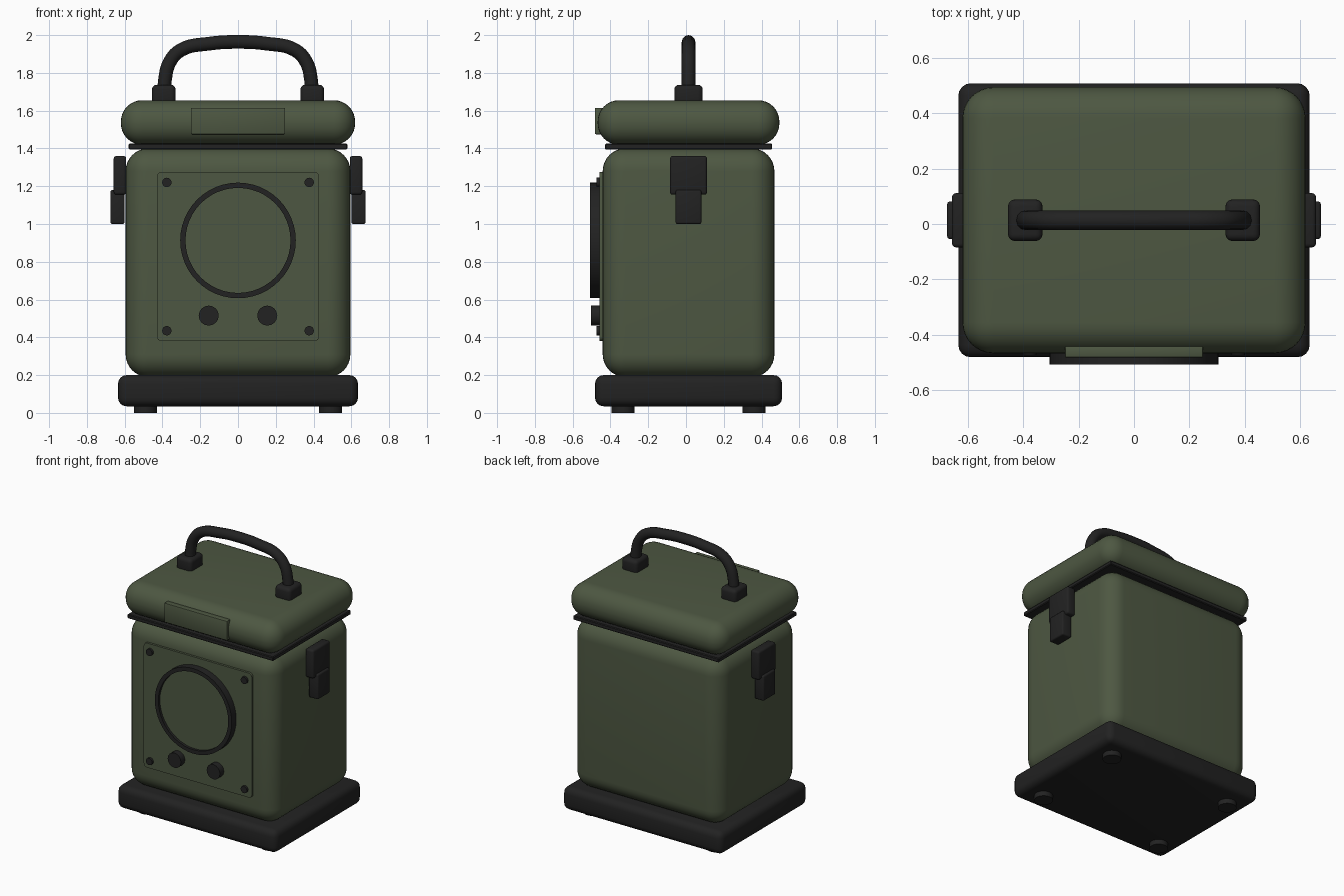
import bpy, bmesh, math
from mathutils import Matrix, Vector

if "Cube" in bpy.data.objects:
    bpy.data.objects.remove(bpy.data.objects["Cube"], do_unlink=True)

CY = 0.0135  # depth centre of the housing


def material(name, rgb):
    m = bpy.data.materials.new(name)
    m.use_nodes = True
    m.diffuse_color = (*rgb, 1)
    m.node_tree.nodes["Principled BSDF"].inputs["Base Color"].default_value = (*rgb, 1)
    return m


GREEN = material("olive green", (0.075, 0.096, 0.054))
BLACK = material("rubber black", (0.016, 0.016, 0.016))


def finish(name, bm, mat):
    bmesh.ops.recalc_face_normals(bm, faces=bm.faces[:])
    mesh = bpy.data.meshes.new(name)
    bm.to_mesh(mesh)
    bm.free()
    mesh.materials.append(mat)
    ob = bpy.data.objects.new(name, mesh)
    bpy.context.scene.collection.objects.link(ob)
    bpy.ops.object.select_all(action='DESELECT')
    ob.select_set(True)
    bpy.context.view_layer.objects.active = ob
    bpy.ops.object.shade_smooth_by_angle(angle=math.radians(35))
    return ob


def box(name, x, y, z, mat, radius=0.0, segments=4, axis=None):
    """Box from (min, max) ranges; with axis set, only edges along it are rounded."""
    bm = bmesh.new()
    bmesh.ops.create_cube(bm, size=1)
    for v in bm.verts:
        v.co = Vector([(r[0] + r[1]) / 2 + c * (r[1] - r[0])
                       for r, c in zip((x, y, z), v.co)])
    if radius:
        edges = [e for e in bm.edges if axis is None or
                 abs((e.verts[0].co - e.verts[1].co).normalized()[axis]) > 0.9]
        bmesh.ops.bevel(bm, geom=edges, offset=radius, segments=segments,
                        profile=0.5, affect='EDGES')
    return finish(name, bm, mat)


def cylinder(name, centre, radius, depth, mat, sides=24, facing_front=True):
    bm = bmesh.new()
    bmesh.ops.create_cone(bm, cap_ends=True, segments=sides, radius1=radius,
                          radius2=radius, depth=depth)
    turn = Matrix.Rotation(math.pi / 2, 4, 'X') if facing_front else Matrix()
    bm.transform(Matrix.Translation(centre) @ turn)
    return finish(name, bm, mat)


def ring(name, centre, outer, inner, depth, mat, sides=48):
    """Tube with a rectangular section whose axis runs front to back."""
    bm = bmesh.new()
    loop = [bm.verts.new((r, y, 0)) for r, y in
            ((outer, 0), (outer, depth), (inner, depth), (inner, 0))]
    edges = [bm.edges.new((loop[i], loop[(i + 1) % 4])) for i in range(4)]
    bmesh.ops.spin(bm, geom=loop + edges, cent=(0, 0, 0), axis=(0, 1, 0),
                   angle=2 * math.pi, steps=sides, use_merge=True)
    bmesh.ops.remove_doubles(bm, verts=bm.verts[:], dist=1e-5)
    bm.transform(Matrix.Translation(centre))
    return finish(name, bm, mat)


def span(half, centre=0.0):
    return (centre - half, centre + half)


# Housing
box("base", span(0.635), span(0.495, CY), (0.035, 0.2), BLACK, 0.045)
box("body", span(0.595), span(0.4545, CY), (0.19, 1.4), GREEN, 0.12, 8)
box("gasket", span(0.58), span(0.443, CY), (1.395, 1.425), BLACK, 0.005, 1)
box("lid", span(0.62), span(0.481, CY), (1.42, 1.655), GREEN, 0.112, 8)

# Front panel and nameplate
box("front_panel", span(0.43), (-0.457, -0.42), (0.38, 1.275), GREEN, 0.025, 4, axis=1)
box("nameplate", span(0.25), (-0.483, -0.44), (1.475, 1.615), GREEN, 0.006, 2)

# Dial
ring("dial_ring", (0, -0.508, 0.913), 0.306, 0.278, 0.06, BLACK)
cylinder("dial_face", (0, -0.468, 0.913), 0.28, 0.044, GREEN, 48)

for side, sx in (("left", 1), ("right", -1)):
    # Knobs and screws
    cylinder(f"knob_{side}", (sx * 0.155, -0.475, 0.515), 0.053, 0.054, BLACK, 16)
    for level, z in (("upper", 1.22), ("lower", 0.435)):
        cylinder(f"screw_{level}_{side}", (sx * 0.377, -0.4615, z), 0.025, 0.023, BLACK, 16)

    # Latches
    box(f"latch_plate_{side}", sorted((sx * 0.592, sx * 0.658)), span(0.098, CY),
        (1.155, 1.36), BLACK, 0.014, 3)
    box(f"latch_lever_{side}", sorted((sx * 0.6, sx * 0.675)), span(0.068, CY),
        (1.0, 1.18), BLACK, 0.01, 3)

    # Handle mounts
    box(f"handle_mount_{side}", span(0.0625, sx * 0.393), span(0.075, CY),
        (1.635, 1.737), BLACK, 0.025, 4)

    # Feet
    for end, sy in (("back", 1), ("front", -1)):
        cylinder(f"foot_{end}_{side}", (sx * 0.49, CY + sy * 0.347, 0.025),
                 0.061, 0.05, BLACK, 24, facing_front=False)

# Carrying handle
half = [(-0.39, 1.7), (-0.387, 1.76), (-0.36, 1.86), (-0.3, 1.922), (-0.15, 1.955)]
path = half + [(0, 1.964)] + [(-x, z) for x, z in reversed(half)]
curve = bpy.data.curves.new("handle", 'CURVE')
curve.dimensions = '3D'
curve.bevel_depth = 0.036
curve.bevel_resolution = 4
curve.resolution_u = 6
curve.use_fill_caps = True
spline = curve.splines.new('BEZIER')
spline.bezier_points.add(len(path) - 1)
for point, (x, z) in zip(spline.bezier_points, path):
    point.co = (x, CY, z)
    point.handle_left_type = point.handle_right_type = 'AUTO'
curve.materials.append(BLACK)
handle = bpy.data.objects.new("handle", curve)
bpy.context.scene.collection.objects.link(handle)
